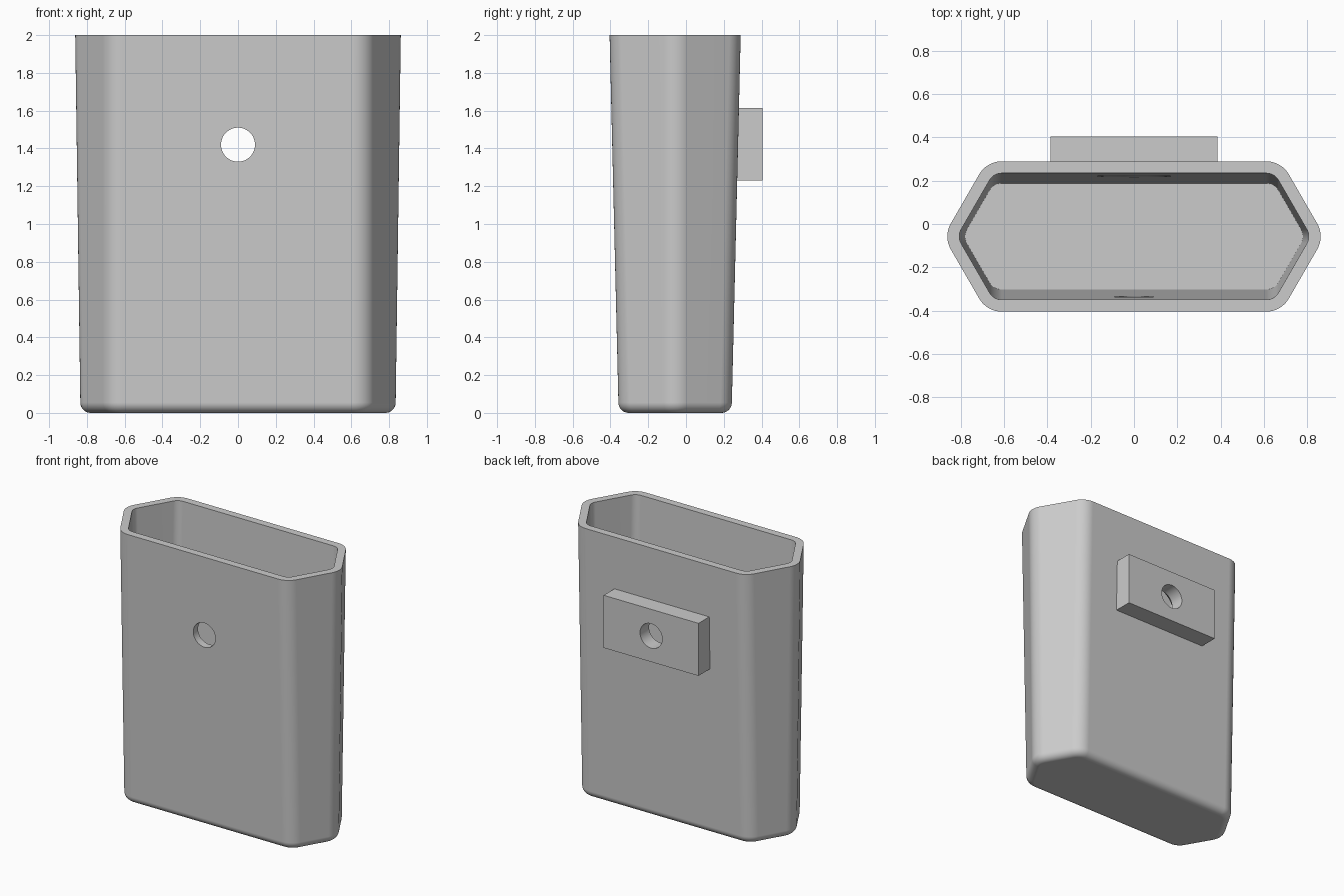
import bpy, bmesh, math

cube = bpy.data.objects.get("Cube")
if cube:
    bpy.data.objects.remove(cube, do_unlink=True)

grey = bpy.data.materials.new("plain grey")
grey.use_nodes = True
grey.diffuse_color = (0.6, 0.6, 0.6, 1)
grey.node_tree.nodes["Principled BSDF"].inputs["Base Color"].default_value = (0.6, 0.6, 0.6, 1)

HEIGHT, WALL, FILLET, ROUND = 2.0, 0.055, 0.055, 0.12
CENTRE_Y = -0.0575
HOLE_Z, HOLE_R = 1.42, 0.09
TAN, COS = math.tan(math.pi / 6), math.cos(math.pi / 6)


def make_object(name, bm):
    bmesh.ops.recalc_face_normals(bm, faces=bm.faces)
    mesh = bpy.data.meshes.new(name)
    bm.to_mesh(mesh)
    bm.free()
    obj = bpy.data.objects.new(name, mesh)
    bpy.context.collection.objects.link(obj)
    mesh.materials.append(grey)
    return obj


def hexagon(z, inset, level=None, segments=8):
    """Rounded hexagon of the tapered pot, moved inward by inset."""
    half = 0.299 + 0.024 * (z if level is None else level)
    core = inset + max(ROUND - inset, 0.01)      # centres of the corner arcs
    radius = core - inset
    h, c = half - core, 0.68 - TAN * core
    apex = c + h * TAN
    corners = [(c, -h), (apex, 0), (c, h), (-c, h), (-apex, 0), (-c, -h)]
    points = []
    for k, (x, y) in enumerate(corners):
        for i in range(segments + 1):
            a = math.radians(60 * k - 90 + 60 * i / segments)
            points.append((x + radius * math.cos(a),
                           CENTRE_Y + y + radius * math.sin(a), z))
    return points


def loft(bm, rings, closed=False):
    loops = [[bm.verts.new(p) for p in ring] for ring in rings]
    n = len(loops[0])
    for low, high in zip(loops, loops[1:]):
        for i in range(n):
            j = (i + 1) % n
            bm.faces.new((low[i], low[j], high[j], high[i]))
    bm.faces.new(loops[0])
    bm.faces.new(loops[-1])


# Hollow tapered body: rounded base, outer wall, rim, inner wall, floor
rings = []
for i in range(9):
    t = math.pi / 2 * i / 8
    rings.append(hexagon(FILLET * (1 - math.cos(t)), FILLET * (1 - math.sin(t)), FILLET))
rings += [hexagon(HEIGHT, 0), hexagon(HEIGHT, WALL), hexagon(WALL, WALL)]
bm = bmesh.new()
loft(bm, rings)
body = make_object("body", bm)

# Mounting block on the back wall
bm = bmesh.new()
bmesh.ops.create_cube(bm, size=1)
for v in bm.verts:
    v.co = (v.co.x * 0.77, 0.3275 + v.co.y * 0.155, 1.422 + v.co.z * 0.386)
block = make_object("mounting_block", bm)

# Screw hole cutter, flared where it enters the back wall from inside
profile = [(HOLE_R, -0.6), (HOLE_R, -0.1), (0.19, 0.1), (0.19, 0.2),
           (HOLE_R, 0.3), (HOLE_R, 0.6)]
bm = bmesh.new()
loft(bm, [[(r * math.cos(math.tau * i / 48), y, HOLE_Z + r * math.sin(math.tau * i / 48))
           for i in range(48)] for r, y in profile])
cutter = make_object("hole_cutter", bm)
cutter.hide_render = True

for obj in (body, block):
    bpy.ops.object.select_all(action="DESELECT")
    obj.select_set(True)
    bpy.context.view_layer.objects.active = obj
    cut = obj.modifiers.new("screw hole", "BOOLEAN")
    cut.operation, cut.solver, cut.object = "DIFFERENCE", "EXACT", cutter
    bpy.ops.object.modifier_apply(modifier=cut.name)
    bpy.ops.object.shade_smooth_by_angle(angle=math.radians(30))
    weighted = obj.modifiers.new("even shading", "WEIGHTED_NORMAL")
    weighted.keep_sharp = True

bpy.data.objects.remove(cutter, do_unlink=True)
